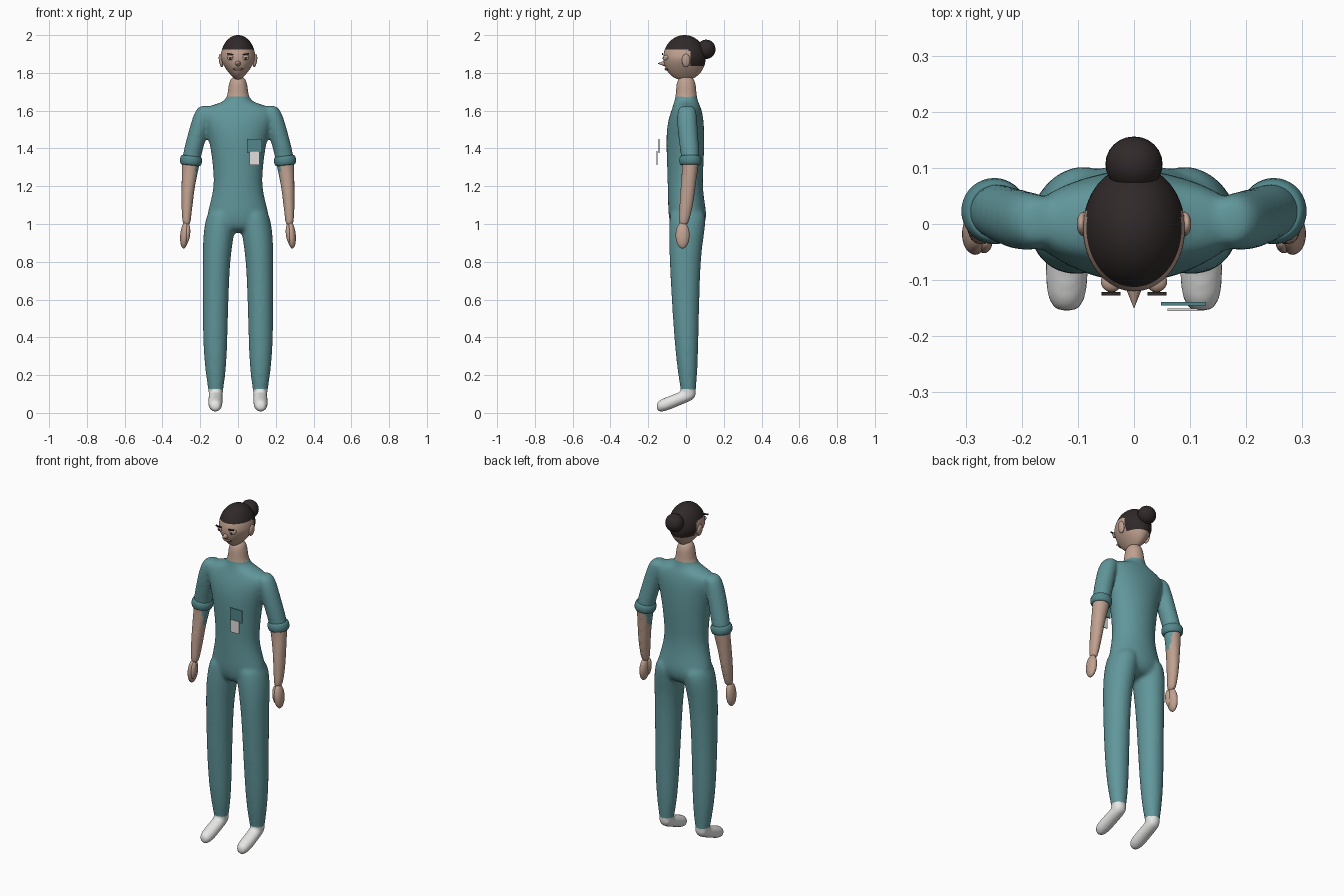
import bpy, bmesh, math
from mathutils import Matrix, Vector

cube = bpy.data.objects.get("Cube")
if cube:
    bpy.data.objects.remove(cube)


def material(name, r, g, b):
    m = bpy.data.materials.new(name)
    m.use_nodes = True
    m.diffuse_color = (r, g, b, 1)
    bsdf = next(n for n in m.node_tree.nodes if n.type == 'BSDF_PRINCIPLED')
    bsdf.inputs["Base Color"].default_value = (r, g, b, 1)
    bsdf.inputs["Roughness"].default_value = 0.8
    return m


TEAL = material("teal cloth", 0.12, 0.31, 0.33)
DARK_TEAL = material("dark teal trim", 0.085, 0.24, 0.255)
SKIN = material("skin", 0.53, 0.36, 0.28)
HAIR = material("dark hair", 0.03, 0.022, 0.022)
WHITE = material("white shoe", 0.8, 0.8, 0.79)
BADGE = material("badge grey", 0.75, 0.73, 0.71)
LIPS = material("lips", 0.27, 0.14, 0.11)


def finish(name, bm, *mats):
    mesh = bpy.data.meshes.new(name)
    bm.to_mesh(mesh)
    bm.free()
    for m in mats:
        mesh.materials.append(m)
    obj = bpy.data.objects.new(name, mesh)
    bpy.context.collection.objects.link(obj)
    return obj


def smooth(obj):
    for p in obj.data.polygons:
        p.use_smooth = True


def ball(name, loc, size, mat, rot=0.0, segments=24):
    bm = bmesh.new()
    bmesh.ops.create_uvsphere(bm, u_segments=segments, v_segments=segments * 2 // 3, radius=1)
    bm.transform(Matrix.Translation(loc) @ Matrix.Rotation(rot, 4, 'Y') @ Matrix.Diagonal((*size, 1)))
    obj = finish(name, bm, mat)
    smooth(obj)
    return obj


def box(name, loc, size, mat, rot=0.0):
    bm = bmesh.new()
    bmesh.ops.create_cube(bm, size=1)
    bm.transform(Matrix.Translation(loc) @ Matrix.Rotation(rot, 4, 'Y') @ Matrix.Diagonal((*size, 1)))
    return finish(name, bm, mat)


def loft(bm, rings, side=1, turn=Matrix(), sides=20):
    """Closed tube through elliptical rings: height, centre x, half width, front y, back y."""
    loops = []
    for h, cx, rx, front, back in rings:
        loop = []
        for i in range(sides):
            a = math.tau * i / sides
            y = (front + back) / 2 + (back - front) / 2 * math.sin(a)
            loop.append(bm.verts.new(turn @ Vector((side * cx + rx * math.cos(a), y, h))))
        loops.append(loop)
    for lower, upper in zip(loops, loops[1:]):
        for i in range(sides):
            j = (i + 1) % sides
            bm.faces.new((lower[i], lower[j], upper[j], upper[i]))
    bm.faces.new(loops[0][::-1])
    bm.faces.new(loops[-1])


# Body: torso, legs, feet and arms fused into one skin
torso = [(0.95, 0, .14, -.07, .08), (1.03, 0, .172, -.094, .114), (1.1, 0, .152, -.096, .102),
         (1.2, 0, .127, -.098, .088), (1.3, 0, .134, -.101, .093), (1.4, 0, .146, -.105, .098),
         (1.5, 0, .17, -.105, .098), (1.57, 0, .2, -.09, .092), (1.617, 0, .19, -.072, .08),
         (1.64, 0, .09, -.066, .068), (1.665, 0, .062, -.058, .06), (1.7, 0, .054, -.054, .056),
         (1.79, 0, .046, -.05, .05)]
leg = [(.07, .118, .036, -.02, .05), (.12, .118, .039, -.028, .052), (.2, .118, .053, -.042, .06),
       (.35, .121, .065, -.06, .066), (.6, .119, .069, -.077, .071), (.8, .115, .073, -.087, .078),
       (.92, .106, .081, -.092, .092), (1.03, .09, .084, -.09, .11), (1.09, .075, .07, -.08, .09)]
foot = [(-.052, .118, .025, .085, .12), (-.035, .118, .034, .068, .13), (0, .118, .038, .052, .125),
        (.05, .119, .04, .032, .105), (.1, .12, .04, .01, .085), (.138, .12, .034, .002, .072),
        (.157, .12, .02, .012, .055)]
arm = [(.985, .272, .02, -.04, .01), (1.03, .273, .025, -.04, .022), (1.1, .27, .031, -.036, .04),
       (1.2, .264, .036, -.03, .052), (1.3, .252, .047, -.02, .065), (1.36, .245, .051, -.028, .075),
       (1.45, .222, .051, -.04, .065), (1.55, .194, .052, -.05, .06), (1.605, .178, .046, -.045, .055),
       (1.628, .17, .03, -.03, .04)]

bm = bmesh.new()
loft(bm, torso)
forward = Matrix.Rotation(math.pi / 2, 4, 'X')
for s in (-1, 1):
    loft(bm, leg, s)
    loft(bm, foot, s, forward)
    loft(bm, arm, s)
bmesh.ops.recalc_face_normals(bm, faces=bm.faces)
body = finish("body", bm)
sub = body.modifiers.new("Round", 'SUBSURF')
sub.levels = sub.render_levels = 2
remesh = body.modifiers.new("Fuse", 'REMESH')
remesh.mode = 'VOXEL'
remesh.voxel_size = 0.01
relax = body.modifiers.new("Relax", 'SMOOTH')
relax.factor = 0.5
relax.iterations = 6
fused = bpy.data.meshes.new_from_object(body.evaluated_get(bpy.context.evaluated_depsgraph_get()))
body.modifiers.clear()
body.data = fused
fused.materials.clear()
for m in (TEAL, SKIN, WHITE):
    fused.materials.append(m)
smooth(body)
# Bare neck and forearms, white shoes, cloth elsewhere
for p in fused.polygons:
    x, y, z = p.center
    bare_arm = abs(x) > 0.225 and 0.9 < z < 1.33
    p.material_index = 2 if z < 0.122 else 1 if z > 1.672 or bare_arm else 0

# Head: egg tapering to the chin, hair coloured by height
head = ball("head", (0, -.008, 1.88), (.091, .112, .12), SKIN, segments=64)
head.data.materials.append(HAIR)
for v in head.data.vertices:
    drop = max(0, 1.88 - v.co.z) / .12
    v.co.x *= 1 - .5 * drop ** 1.3
for p in head.data.polygons:
    x, y, z = p.center
    p.material_index = int(z > 1.925 - .05 * (y + .1) or (y > .025 and z > 1.84))
ball("hair_bun", (0, .107, 1.925), (.051, .049, .051), HAIR)

# Nose
bm = bmesh.new()
bmesh.ops.create_cone(bm, cap_ends=True, segments=12, radius1=.02, radius2=0, depth=.05)
bm.transform(Matrix.Translation((0, -.126, 1.85)) @ Matrix.Rotation(math.pi / 2, 4, 'X'))
finish("nose", bm, SKIN)
ball("mouth", (0, -.1, 1.82), (.026, .013, .008), LIPS)

# Paired parts
for s, side in ((-1, "right"), (1, "left")):
    ball(side + "_ear", (s * .09, 0, 1.865), (.011, .022, .035), SKIN, s * .15)
    ball(side + "_eyelid", (s * .04, -.103, 1.883), (.019, .018, .012), SKIN)
    ball(side + "_eye", (s * .04, -.106, 1.877), (.015, .016, .01), WHITE)
    ball(side + "_pupil", (s * .04, -.118, 1.877), (.007, .006, .008), HAIR)
    box(side + "_eyebrow", (s * .041, -.124, 1.899), (.034, .006, .007), HAIR, -s * .12)
    ball(side + "_hand", (s * .283, -.018, .94), (.023, .037, .07), SKIN, -s * .08)
    ball(side + "_thumb", (s * .267, -.032, .95), (.014, .02, .05), SKIN, -s * .08)
    bpy.ops.mesh.primitive_torus_add(major_segments=36, minor_segments=12, major_radius=.047,
                                     minor_radius=.012, location=(s * .249, .023, 1.336),
                                     rotation=(0, s * -.1, 0))
    cuff = bpy.context.object
    cuff.name = side + "_sleeve_cuff"
    cuff.scale = (1, 1, 2.1)
    cuff.data.materials.append(DARK_TEAL)
    smooth(cuff)

# Chest pocket and badge plates
box("chest_pocket", (.088, -.142, 1.413), (.08, .006, .075), DARK_TEAL)
box("badge", (.087, -.153, 1.35), (.054, .004, .073), BADGE)
